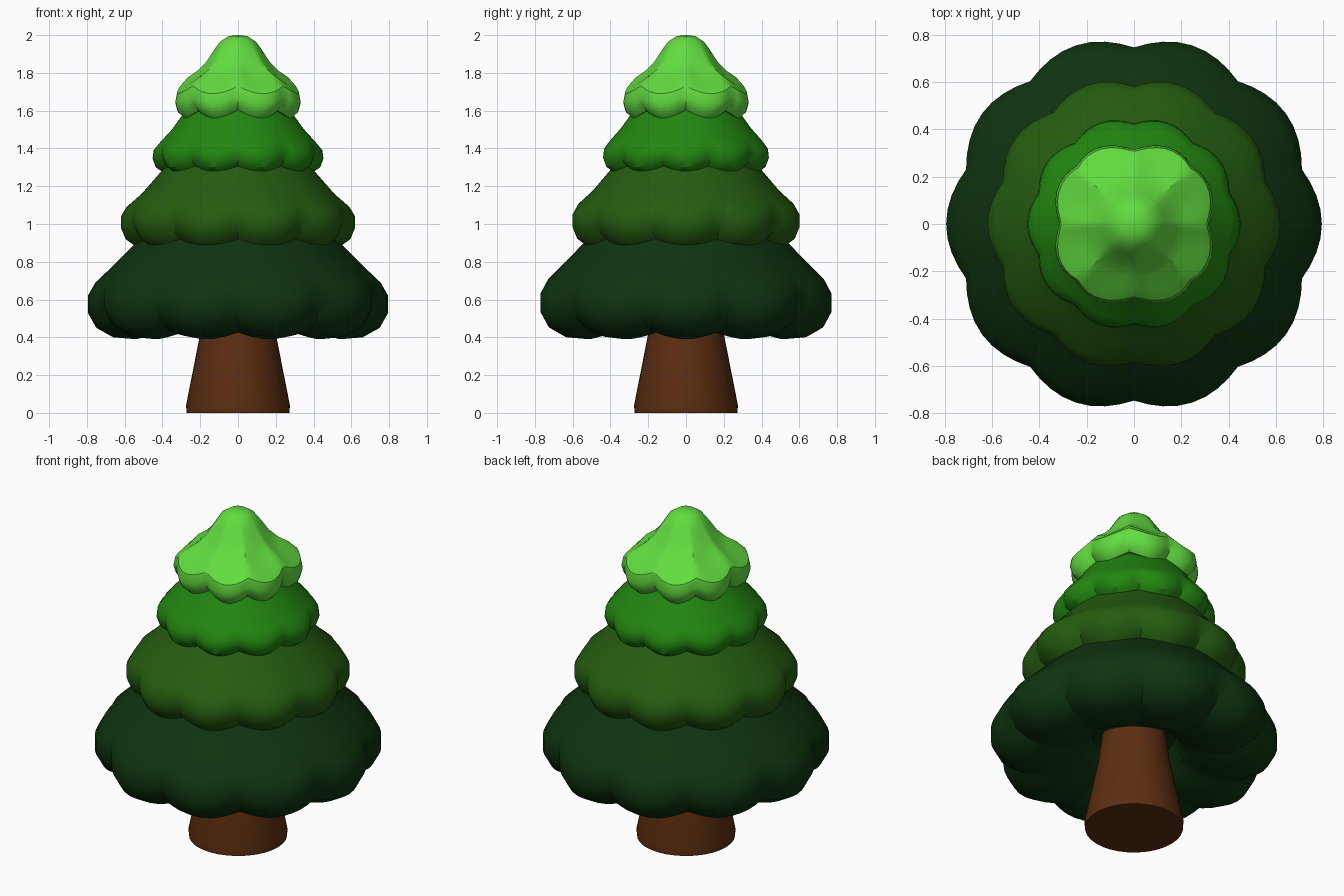
import bpy, bmesh, math

cube = bpy.data.objects.get("Cube")
if cube:
    bpy.data.objects.remove(cube, do_unlink=True)


def material(name, rgb):
    m = bpy.data.materials.new(name)
    m.use_nodes = True
    m.diffuse_color = (*rgb, 1)
    m.node_tree.nodes["Principled BSDF"].inputs["Base Color"].default_value = (*rgb, 1)
    return m


def lathe(name, profile, mat, lobes=0, steps=8, scallop=0, square=0, sharp=35):
    """Spin (radius, z, lobe depth) points round z; lobes are cut by notches starting at +y."""
    count = lobes * steps if lobes else 32
    bm = bmesh.new()
    rings = []
    for r, z, depth in profile:
        if r == 0:
            rings.append([bm.verts.new((0, 0, z))] * count)
            continue
        ring = []
        for i in range(count):
            a = math.pi / 2 + math.tau * i / count
            notch = 1 - abs(math.sin(math.pi * i / steps)) if lobes else 0
            rad = r * (1 - depth * notch - square * depth * math.cos(4 * a))
            lift = scallop * notch * min(1, depth / 0.06)
            ring.append(bm.verts.new((rad * math.cos(a), rad * math.sin(a), z + lift)))
        rings.append(ring)
    for low, high in zip(rings, rings[1:]):
        for i in range(count):
            j = (i + 1) % count
            corners = dict.fromkeys((low[i], low[j], high[j], high[i]))
            bm.faces.new(list(corners))
    bmesh.ops.recalc_face_normals(bm, faces=bm.faces)
    mesh = bpy.data.meshes.new(name)
    bm.to_mesh(mesh)
    bm.free()
    mesh.materials.append(mat)
    obj = bpy.data.objects.new(name, mesh)
    bpy.context.collection.objects.link(obj)
    bpy.ops.object.select_all(action="DESELECT")
    obj.select_set(True)
    bpy.context.view_layer.objects.active = obj
    bpy.ops.object.shade_smooth_by_angle(angle=math.radians(sharp))
    return obj


# Trunk: flared and closed at both ends
lathe("trunk", [(0, 0, 0), (0.272, 0, 0), (0.275, 0.04, 0), (0.2, 0.42, 0),
                (0.17, 0.64, 0), (0, 0.64, 0)], material("bark brown", (0.107, 0.027, 0.005)))

# Lowest foliage tier, hollow around the trunk
lathe("bottom_foliage", [
    (0, 0.6, 0), (0.23, 0.58, 0), (0.28, 0.49, 0), (0.4, 0.425, 0.03), (0.54, 0.39, 0.06),
    (0.66, 0.4, 0.06), (0.75, 0.45, 0.06), (0.795, 0.53, 0.06), (0.795, 0.62, 0.06),
    (0.755, 0.69, 0.05), (0.66, 0.78, 0.03), (0.55, 0.89, 0.015), (0.4, 1.04, 0), (0, 1.1, 0)],
    material("deep green", (0.0044, 0.034, 0.005)), lobes=10, scallop=0.035)

# Second foliage tier
lathe("lower_middle_foliage", [
    (0, 0.98, 0), (0.3, 0.96, 0), (0.45, 0.9, 0.04), (0.54, 0.88, 0.06), (0.595, 0.92, 0.06),
    (0.62, 0.98, 0.06), (0.62, 1.04, 0.06), (0.59, 1.09, 0.05), (0.51, 1.16, 0.03),
    (0.405, 1.28, 0.01), (0.28, 1.42, 0), (0, 1.46, 0)],
    material("olive green", (0.018, 0.107, 0.005)), lobes=10, scallop=0.03)

# Third foliage tier
lathe("upper_middle_foliage", [
    (0, 1.36, 0), (0.22, 1.34, 0), (0.33, 1.285, 0.04), (0.39, 1.27, 0.06), (0.435, 1.3, 0.06),
    (0.452, 1.345, 0.06), (0.447, 1.39, 0.06), (0.41, 1.435, 0.04), (0.35, 1.5, 0.02),
    (0.285, 1.59, 0.01), (0.2, 1.7, 0), (0, 1.74, 0)],
    material("leaf green", (0.016, 0.24, 0.005)), lobes=10, scallop=0.025)

# Crown with a rounded tip and a slightly square skirt
lathe("top_foliage", [
    (0, 1.66, 0), (0.17, 1.63, 0), (0.26, 1.575, 0.05), (0.305, 1.56, 0.07), (0.34, 1.59, 0.07),
    (0.355, 1.64, 0.07), (0.345, 1.69, 0.07), (0.295, 1.735, 0.06), (0.23, 1.78, 0.05),
    (0.175, 1.84, 0.03), (0.13, 1.91, 0.02), (0.095, 1.965, 0), (0.05, 1.995, 0), (0, 2.0, 0)],
    material("bright green", (0.122, 0.716, 0.05)), lobes=8, scallop=0.04, square=0.6)
